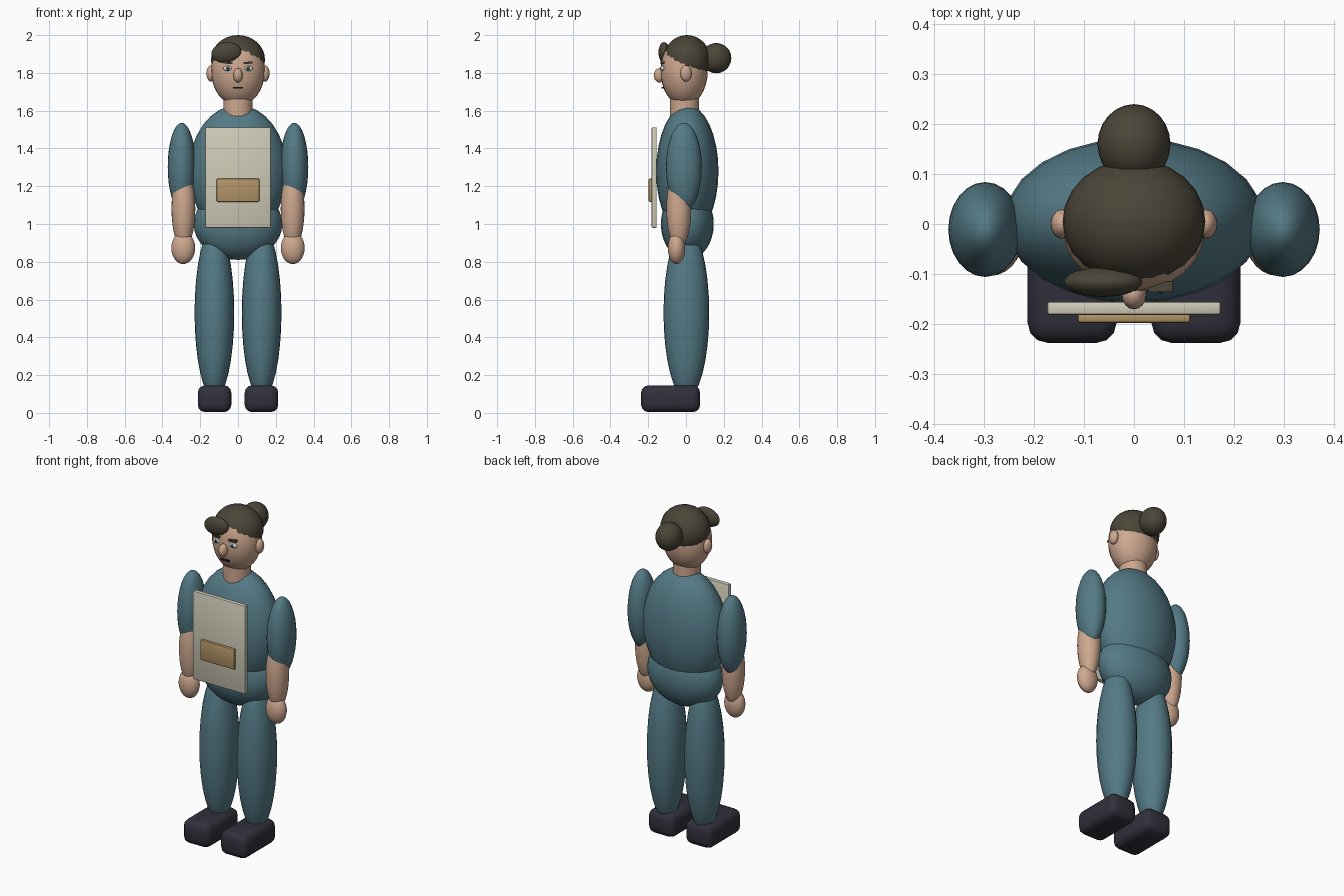
import bpy, math

if "Cube" in bpy.data.objects:
    bpy.data.objects.remove(bpy.data.objects["Cube"])


def srgb(r, g, b):
    def lin(c):
        c /= 255
        return c / 12.92 if c <= 0.04045 else ((c + 0.055) / 1.055) ** 2.4
    return (lin(r), lin(g), lin(b), 1)


def material(name, rgb):
    m = bpy.data.materials.new(name)
    m.diffuse_color = srgb(*rgb)
    m.use_nodes = True
    m.node_tree.nodes["Principled BSDF"].inputs["Base Color"].default_value = m.diffuse_color
    return m


TEAL = material("teal cloth", (84, 122, 134))
SKIN = material("skin", (206, 168, 143))
HAIR = material("dark brown hair", (75, 69, 56))
SHOE = material("dark shoe", (49, 48, 60))
BOARD = material("pale board", (208, 204, 185))
TAN = material("tan patch", (178, 148, 102))
WHITE = material("eye white", (225, 225, 220))
IRIS = material("blue grey iris", (85, 120, 135))
DARK = material("near black", (38, 30, 28))


def finish(name, mat, angle=60):
    ob = bpy.context.object
    ob.name = name
    ob.data.materials.append(mat)
    bpy.ops.object.shade_smooth_by_angle(angle=math.radians(angle))
    return ob


def ball(name, mat, loc, radii, tilt=0, seg=24, rings=16):
    bpy.ops.mesh.primitive_uv_sphere_add(segments=seg, ring_count=rings, radius=1,
                                         location=loc, rotation=(0, tilt, 0))
    bpy.context.object.scale = radii
    bpy.ops.object.transform_apply(location=False, rotation=False, scale=True)
    return finish(name, mat)


def box(name, mat, lo, hi, bevel=0.0, segments=2, tilt=0):
    loc = [(a + b) / 2 for a, b in zip(lo, hi)]
    bpy.ops.mesh.primitive_cube_add(size=1, location=loc, rotation=(0, tilt, 0))
    ob = bpy.context.object
    ob.scale = [b - a for a, b in zip(lo, hi)]
    bpy.ops.object.transform_apply(location=False, rotation=False, scale=True)
    if bevel:
        mod = ob.modifiers.new("rounding", 'BEVEL')
        mod.width, mod.segments = bevel, segments
        bpy.ops.object.modifier_apply(modifier=mod.name)
    return finish(name, mat, 40)


# Body
ball("torso", TEAL, (0, 0.007, 1.28), (0.26, 0.165, 0.35))
ball("pelvis", TEAL, (0, 0.007, 1.0), (0.235, 0.14, 0.19))
bpy.ops.mesh.primitive_cylinder_add(vertices=24, radius=0.077, depth=0.2,
                                    location=(0, -0.008, 1.6))
finish("neck", SKIN)

# Head and hair
ball("head", SKIN, (0, -0.01, 1.81), (0.142, 0.125, 0.185))
ball("hair_cap", HAIR, (0, 0.005, 1.87), (0.143, 0.125, 0.13))
ball("hair_bun", HAIR, (0, 0.16, 1.878), (0.073, 0.08, 0.08))
ball("hair_fringe", HAIR, (-0.062, -0.116, 1.908), (0.079, 0.03, 0.054), math.radians(-8))
ball("nose", SKIN, (0, -0.14, 1.787), (0.025, 0.031, 0.038), seg=16, rings=10)
box("mouth", DARK, (-0.027, -0.129, 1.717), (0.027, -0.112, 1.726))

# Mirrored parts
for s, side in ((-1, "left"), (1, "right")):
    ball(f"ear_{side}", SKIN, (s * 0.144, 0, 1.797), (0.023, 0.03, 0.043), seg=16, rings=10)
    ball(f"eye_{side}", WHITE, (s * 0.053, -0.123, 1.824), (0.026, 0.011, 0.014), seg=16, rings=10)
    ball(f"iris_{side}", IRIS, (s * 0.053, -0.131, 1.824), (0.011, 0.006, 0.011), seg=12, rings=8)
    ball(f"pupil_{side}", DARK, (s * 0.053, -0.136, 1.824), (0.005, 0.003, 0.005), seg=12, rings=8)
    box(f"eyebrow_{side}", HAIR, (s * 0.053 - 0.024, -0.136, 1.848),
        (s * 0.053 + 0.024, -0.115, 1.859), tilt=s * math.radians(-3))
    ball(f"upper_arm_{side}", TEAL, (s * 0.298, -0.011, 1.302), (0.074, 0.095, 0.234))
    ball(f"forearm_{side}", SKIN, (s * 0.289, -0.038, 1.08), (0.063, 0.066, 0.21))
    ball(f"hand_{side}", SKIN, (s * 0.29, -0.05, 0.873), (0.063, 0.046, 0.085))
    ball(f"leg_{side}", TEAL, (s * 0.125, 0.002, 0.53), (0.105, 0.121, 0.455))
    box(f"shoe_{side}", SHOE, (s * 0.124 - 0.089, -0.238, 0.004),
        (s * 0.124 + 0.089, 0.075, 0.146), 0.04, 3)

# Front bib and its pocket
box("bib", BOARD, (-0.174, -0.182, 0.98), (0.174, -0.155, 1.512), 0.006)
box("bib_pocket", TAN, (-0.113, -0.198, 1.117), (0.113, -0.178, 1.24), 0.006)
